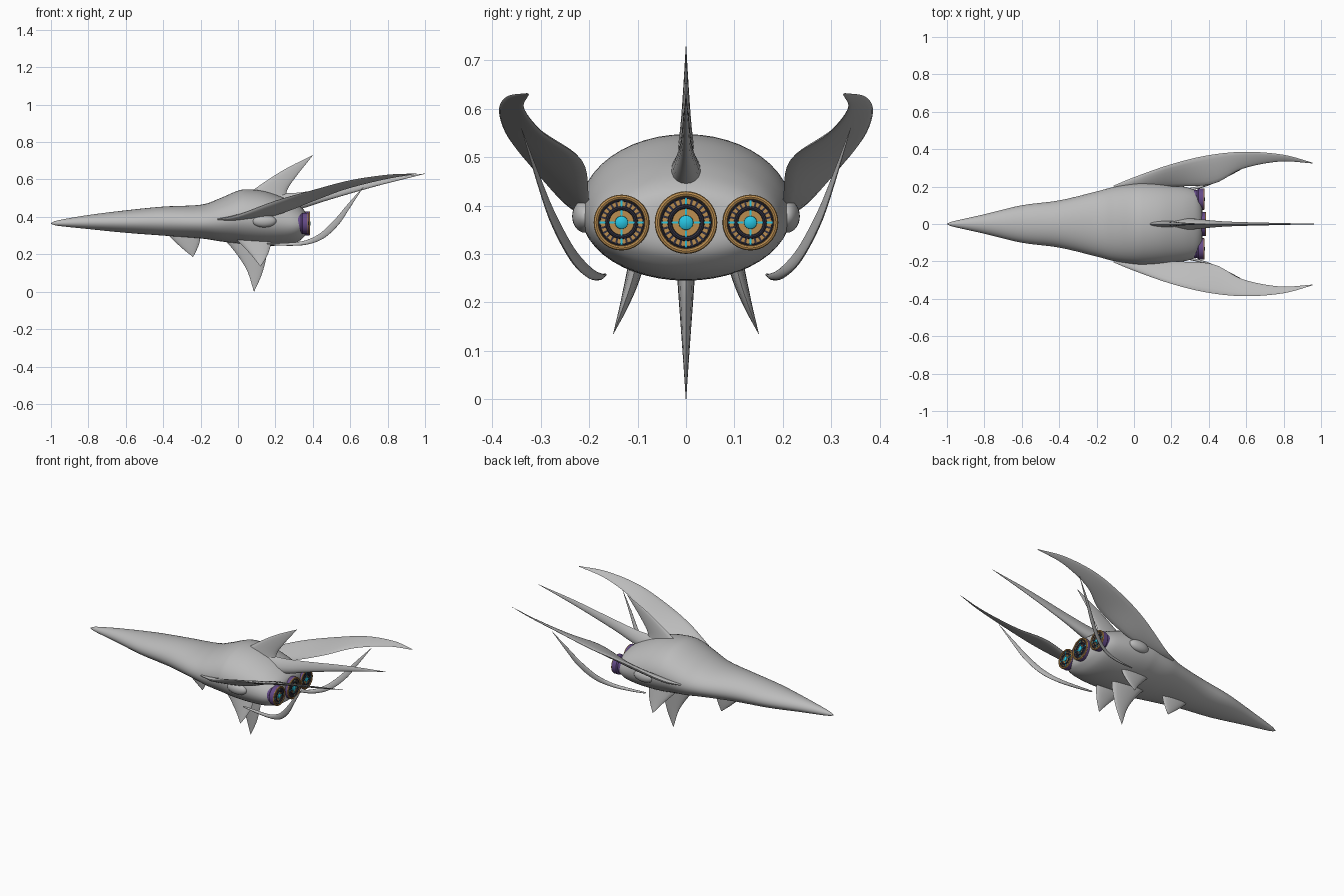
import bpy, bmesh, math
from mathutils import Vector, Matrix

if "Cube" in bpy.data.objects:
    bpy.data.objects.remove(bpy.data.objects["Cube"])


def material(name, rgb):
    m = bpy.data.materials.new(name)
    m.use_nodes = True
    m.diffuse_color = (*rgb, 1)
    m.node_tree.nodes["Principled BSDF"].inputs["Base Color"].default_value = (*rgb, 1)
    return m


GREY = material("hull grey", (0.5, 0.5, 0.5))
PURPLE = material("engine purple", (0.13, 0.07, 0.25))
GOLD = material("rim gold", (0.5, 0.27, 0.08))
DARK = material("dark metal", (0.03, 0.03, 0.05))
PALE = material("pale plate", (0.55, 0.57, 0.6))
CYAN = material("glow cyan", (0.02, 0.55, 0.75))


def finish(bm, name, mat, mirror=False):
    bmesh.ops.remove_doubles(bm, verts=bm.verts, dist=0.00005)
    bmesh.ops.recalc_face_normals(bm, faces=bm.faces)
    mesh = bpy.data.meshes.new(name)
    bm.to_mesh(mesh)
    bm.free()
    mesh.materials.append(mat)
    ob = bpy.data.objects.new(name, mesh)
    bpy.context.collection.objects.link(ob)
    bpy.ops.object.select_all(action="DESELECT")
    ob.select_set(True)
    bpy.context.view_layer.objects.active = ob
    bpy.ops.object.shade_smooth_by_angle(angle=math.radians(40))
    if mirror:
        mod = ob.modifiers.new("mirror", "MIRROR")
        mod.use_axis = (False, True, False)
    return ob


def spline(points, steps=6):
    """Smooth curve through the points, of any dimension."""
    p = [Vector(q) for q in points]
    p = [2 * p[0] - p[1]] + p + [2 * p[-1] - p[-2]]
    out = []
    for a, b, c, d in zip(p, p[1:], p[2:], p[3:]):
        for i in range(steps):
            t = i / steps
            out.append(0.5 * (2 * b + (c - a) * t + (2 * a - 5 * b + 4 * c - d) * t * t
                              + (3 * b - a - 3 * c + d) * t ** 3))
    return out + [p[-2]]


def loft(rings, name, mat, mirror=False):
    bm = bmesh.new()
    loops = [[bm.verts.new(v) for v in ring] for ring in rings]
    n = len(loops[0])
    for a, b in zip(loops, loops[1:]):
        for i in range(n):
            j = (i + 1) % n
            bm.faces.new((a[i], a[j], b[j], b[i]))
    bm.faces.new(loops[0])
    bm.faces.new(loops[-1])
    return finish(bm, name, mat, mirror)


def blade(name, lead, trail, thick, normal, mirror=False, bulge=1.0):
    """Lens-section blade between two edge curves; thickness given per station."""
    normal = Vector(normal).normalized()
    rings = []
    for a, b, t in zip(spline(lead), spline(trail), spline([(v, 0) for v in thick])):
        ring = []
        for k in range(16):
            ang = 2 * math.pi * k / 16
            u = (0.5 - 0.5 * math.cos(ang)) ** bulge
            ring.append(a.lerp(b, u) + normal * max(t[0], 0.0003) * math.sin(ang))
        rings.append(ring)
    return loft(rings, name, GREY, mirror)


# Hull: x, half width, top, bottom
stations = [(-1, .002, .367, .363), (-.96, .016, .382, .352), (-.8, .052, .41, .335),
            (-.6, .1, .435, .315), (-.4, .126, .455, .3), (-.2, .174, .465, .285),
            (-.1, .2, .498, .27), (0, .215, .54, .258), (.06, .219, .547, .25),
            (.15, .215, .535, .245), (.25, .202, .5, .249), (.31, .188, .47, .262),
            (.345, .165, .445, .285), (.362, .12, .42, .31), (.366, .04, .38, .35)]
rings = []
for x in spline([s[:2] + (s[2], s[3]) for s in stations], 5):
    sx, half, top, bottom = x
    mid = bottom + (top - bottom) * 0.47
    ring = []
    for k in range(48):
        a = 2 * math.pi * k / 48
        h = (top - mid) if math.sin(a) > 0 else (mid - bottom)
        ring.append(Vector((sx, half * math.cos(a), mid + h * math.sin(a))))
    rings.append(ring)
loft(rings, "hull", GREY)

# Swept wings
blade("wing",
      [(-.11, .205, .388), (0, .25, .41), (.2, .32, .485), (.4, .368, .542),
       (.6, .386, .595), (.8, .37, .625), (.955, .328, .632)],
      [(-.1, .19, .385), (0, .19, .385), (.2, .2, .41), (.42, .214, .492),
       (.58, .295, .55), (.78, .334, .6), (.955, .324, .63)],
      [.004, .012, .013, .01, .007, .004, .0005], (0, -.4, 1), True)

# Dorsal fin
blade("dorsal_fin",
      [(.05, 0, .52), (.14, 0, .585), (.26, 0, .66), (.4, 0, .73)],
      [(.27, 0, .47), (.26, 0, .535), (.31, 0, .615), (.4, 0, .728)],
      [.02, .012, .006, .0005], (0, 1, 0))

# Long tail spike with a rounded root
blade("tail_spike",
      [(.18, 0, .535), (.25, 0, .527), (.34, 0, .532), (.5, 0, .557), (.75, 0, .6), (1, 0, .632)],
      [(.2, 0, .45), (.28, 0, .435), (.35, 0, .447), (.5, 0, .495), (.75, 0, .567), (1, 0, .63)],
      [.024, .032, .026, .013, .006, .0005], (0, 1, 0), bulge=0.6)

# Belly fins
blade("front_belly_fin",
      [(-.38, 0, .31), (-.34, 0, .27), (-.29, 0, .225), (-.24, 0, .185)],
      [(-.2, 0, .31), (-.205, 0, .265), (-.22, 0, .225), (-.24, 0, .186)],
      [.016, .012, .007, .0005], (0, 1, 0))
blade("main_belly_fin",
      [(-.09, 0, .29), (-.03, 0, .23), (.045, 0, .12), (.085, 0, .002)],
      [(.15, 0, .28), (.155, 0, .21), (.13, 0, .1), (.086, 0, 0)],
      [.02, .016, .008, .0005], (0, 1, 0))
blade("side_belly_fin",
      [(-.02, .1, .29), (.03, .113, .24), (.08, .13, .185), (.12, .15, .135)],
      [(.18, .1, .29), (.173, .113, .24), (.155, .13, .19), (.122, .15, .136)],
      [.017, .014, .008, .0005], (0, 1, .35), True)

# Trailing feelers
path = [(.155, .168, .256), (.25, .178, .253), (.36, .2, .262), (.45, .235, .3),
        (.53, .275, .375), (.59, .305, .455), (.67, .34, .56)]
widths = [.004, .008, .012, .017, .018, .012, .001]
up = [Vector((-.5, 0, .85)) * w for w in widths]
blade("feeler", [Vector(p) + u for p, u in zip(path, up)],
      [Vector(p) - u for p, u in zip(path, up)],
      [.004, .007, .008, .007, .006, .004, .0005], (.15, 1, -.4), True)

# Side pods
bm = bmesh.new()
bmesh.ops.create_uvsphere(bm, u_segments=24, v_segments=14, radius=1,
                          matrix=Matrix.Translation((.14, .208, .378)) @ Matrix.Diagonal((.065, .027, .034, 1)))
finish(bm, "side_pod", GREY, True)


def lathe(name, mat, centre, profile, mirror):
    """Turn (radius, x offset) points about the engine axis."""
    rows = [[Vector((centre[0] + dx, centre[1] + r * math.cos(k * math.pi / 20),
                     centre[2] + r * math.sin(k * math.pi / 20))) for k in range(40)]
            for r, dx in profile]
    return loft(rows, name, mat, mirror)


def tube(name, mat, centre, radius, minor, mirror):
    profile = [(radius + minor * math.cos(k * math.pi / 4), minor * math.sin(k * math.pi / 4))
               for k in range(9)]
    bm_ob = lathe(name, mat, centre, profile, mirror)
    return bm_ob


def spokes(name, mat, centre, count, inner, outer, width, mirror):
    bm = bmesh.new()
    for k in range(count):
        m = (Matrix.Translation(centre) @ Matrix.Rotation(2 * math.pi * k / count, 4, "X")
             @ Matrix.Translation((0, (inner + outer) / 2, 0))
             @ Matrix.Diagonal((.003, outer - inner, width, 1)))
        bmesh.ops.create_cube(bm, size=1, matrix=m)
    return finish(bm, name, mat, mirror)


# Engines: one in the middle, one on each side
for tag, x, y, r in (("middle", .38, 0, .064), ("side", .372, .133, .057)):
    c, mir = Vector((x, y, .365)), y > 0
    lathe(tag + "_engine_barrel", PURPLE, c,
          [(r * .85, -.07), (r * .85, -.035), (r, -.028), (r, 0), (r * .86, .001), (r * .84, -.006)], mir)
    tube(tag + "_engine_rim", GOLD, c, r * .92, r * .09, mir)
    lathe(tag + "_engine_plate", PALE, c, [(r * .85, -.005), (r * .85, -.002), (r * .1, -.002)], mir)
    tube(tag + "_engine_outer_ring", DARK, c, r * .8, r * .04, mir)
    spokes(tag + "_engine_vanes", DARK, c, 24, r * .55, r * .78, r * .07, mir)
    tube(tag + "_engine_inner_ring", DARK, c, r * .52, r * .075, mir)
    spokes(tag + "_engine_glow_bars", CYAN, c + Vector((.001, 0, 0)), 4, r * .25, r * .8, r * .07, mir)
    spokes(tag + "_engine_gold_bars", GOLD, c, 12, r * .28, r * .42, r * .06, mir)
    lathe(tag + "_engine_core", CYAN, c, [(r * .24, -.002), (r * .23, .004), (r * .15, .007), (r * .02, .008)], mir)
